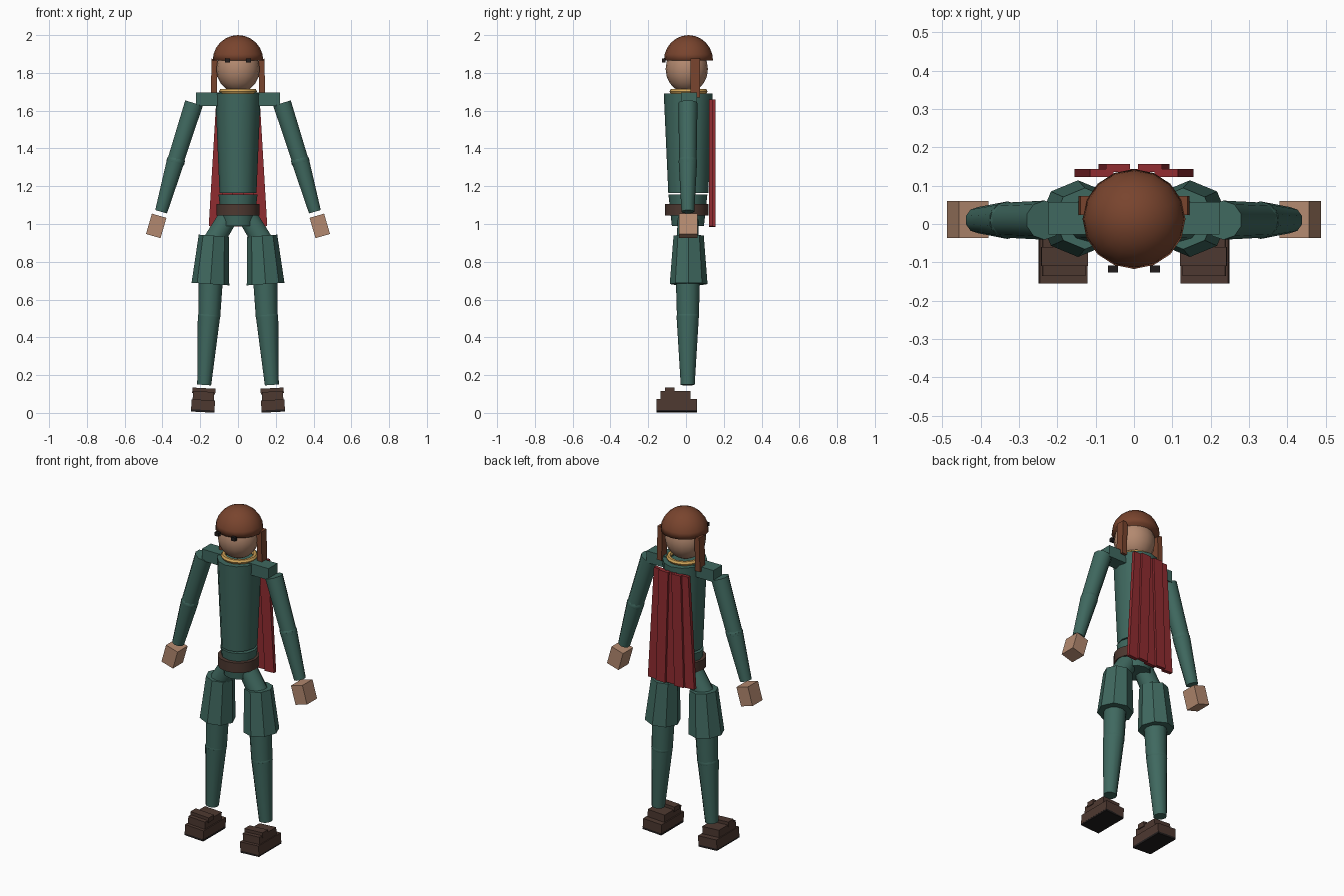
import bpy, math
from mathutils import Vector

if "Cube" in bpy.data.objects:
    bpy.data.objects.remove(bpy.data.objects["Cube"])

Y = 0.01  # body axis offset in y

def material(name, rgb):
    m = bpy.data.materials.new(name)
    m.diffuse_color = (*rgb, 1)
    m.use_nodes = True
    m.node_tree.nodes["Principled BSDF"].inputs["Base Color"].default_value = m.diffuse_color
    return m

TEAL = material("teal cloth", (0.05, 0.14, 0.115))
BROWN = material("leather", (0.075, 0.04, 0.03))
HAIR = material("hair", (0.19, 0.058, 0.027))
SKIN = material("skin", (0.45, 0.25, 0.16))
RED = material("red cloth", (0.28, 0.025, 0.03))
GOLD = material("gold", (0.65, 0.38, 0.1))
DARK = material("dark", (0.015, 0.012, 0.012))

def finish(name, mat, smooth=None):
    o = bpy.context.object
    o.name = name
    o.data.materials.append(mat)
    if smooth:
        bpy.ops.object.transform_apply(location=False, rotation=False, scale=True)
        bpy.ops.object.shade_smooth_by_angle(angle=math.radians(smooth))
    return o

def box(name, mat, loc, size, tilt=0):
    bpy.ops.mesh.primitive_cube_add(size=1, location=loc, rotation=(0, math.radians(tilt), 0))
    bpy.context.object.scale = size
    return finish(name, mat)

def limb(name, mat, a, b, r1, r2, sides=12, smooth=40, sy=1):
    a, b = Vector(a), Vector(b)
    d = b - a
    bpy.ops.mesh.primitive_cone_add(vertices=sides, radius1=r1, radius2=r2, depth=d.length, location=(a + b) / 2)
    o = bpy.context.object
    # swing in the xz plane only, so the sides stay aligned with the axes
    o.rotation_euler = (0, math.atan2(d.x, d.z), 0)
    o.scale.y = sy
    return finish(name, mat, smooth)

def ball(name, mat, loc, scale, seg=16, rings=10):
    bpy.ops.mesh.primitive_uv_sphere_add(segments=seg, ring_count=rings, radius=1, location=loc)
    bpy.context.object.scale = scale
    return finish(name, mat, 40)

# head and collar
ball("head", SKIN, (0, 0.004, 1.82), (0.115, 0.112, 0.125))
bpy.ops.mesh.primitive_torus_add(major_radius=0.087, minor_radius=0.014, major_segments=20,
                                 minor_segments=6, location=(0, 0.013, 1.702))
finish("collar", GOLD, 40)

# hair cap: upper half of a sphere, closed underneath
cap = ball("hair_cap", HAIR, (0, 0.013, 1.865), (0.134, 0.13, 0.135), 16, 12)
import bmesh
bm = bmesh.new()
bm.from_mesh(cap.data)
bmesh.ops.bisect_plane(bm, geom=bm.verts[:] + bm.edges[:] + bm.faces[:], dist=1e-4,
                       plane_co=(0, 0, 0), plane_no=(0, 0, -1), clear_outer=True)
rim = [e for e in bm.edges if e.is_boundary]
if rim:
    bmesh.ops.contextual_create(bm, geom=rim)
bm.to_mesh(cap.data)
bm.free()

# torso, pelvis and belt
limb("torso", TEAL, (0, 0.012, 1.165), (0, 0.012, 1.69), 0.098, 0.12, sy=1.08)
limb("pelvis", TEAL, (0, 0.01, 0.99), (0, 0.01, 1.155), 0.085, 0.103)
limb("belt", BROWN, (0, 0.004, 1.045), (0, 0.004, 1.105), 0.114, 0.114, 16)

for s, side in ((-1, "right"), (1, "left")):
    # face and hair details
    box(side + "_eye", DARK, (s * 0.055, -0.117, 1.865), (0.026, 0.018, 0.022))
    box(side + "_hair_lock", HAIR, (s * 0.126, 0.048, 1.772), (0.032, 0.05, 0.205), -s * 1.5)
    # arm
    box(side + "_shoulder", TEAL, (s * 0.148, 0.015, 1.66), (0.15, 0.085, 0.07))
    limb(side + "_upper_arm", TEAL, (s * 0.33, Y, 1.335), (s * 0.233, Y, 1.64), 0.046, 0.051, 10)
    ball(side + "_elbow", TEAL, (s * 0.33, Y, 1.332), (0.049, 0.049, 0.045), 12, 8)
    limb(side + "_forearm", TEAL, (s * 0.407, Y, 1.065), (s * 0.33, Y, 1.335), 0.034, 0.049, 10)
    box(side + "_hand", SKIN, (s * 0.433, 0.012, 0.99), (0.08, 0.096, 0.112), -s * 16)
    # leg
    limb(side + "_hip", TEAL, (s * 0.135, Y, 0.90), (s * 0.05, Y, 1.04), 0.058, 0.055, 10)
    limb(side + "_breeches", TEAL, (s * 0.146, 0.014, 0.682), (s * 0.128, 0.014, 0.938), 0.1, 0.08, 8, 20)
    limb(side + "_thigh", TEAL, (s * 0.152, Y, 0.51), (s * 0.135, Y, 0.92), 0.058, 0.07)
    ball(side + "_knee", TEAL, (s * 0.153, Y, 0.512), (0.06, 0.06, 0.045), 12, 8)
    limb(side + "_calf", TEAL, (s * 0.179, 0.008, 0.148), (s * 0.154, Y, 0.51), 0.037, 0.059)
    # boot
    box(side + "_boot_sole", DARK, (s * 0.186, -0.048, 0.01), (0.124, 0.214, 0.012), -s * 3)
    box(side + "_boot_base", BROWN, (s * 0.185, -0.048, 0.041), (0.124, 0.214, 0.056), -s * 3)
    box(side + "_boot_upper", BROWN, (s * 0.183, -0.055, 0.09), (0.112, 0.16, 0.046), -s * 3)
    box(side + "_boot_strap", BROWN, (s * 0.181, -0.085, 0.116), (0.122, 0.05, 0.03), -s * 3)

# cape: five overlapping strips that fan outwards
for i in range(-2, 3):
    top, low = i * 0.042, i * 0.062
    tilt = math.degrees(math.atan2(top - low, 0.67))
    y = 0.146 if abs(i) == 1 else 0.133
    box("cape_strip", RED, ((top + low) / 2, y, 1.322), (0.062, 0.021, 0.672), tilt)
